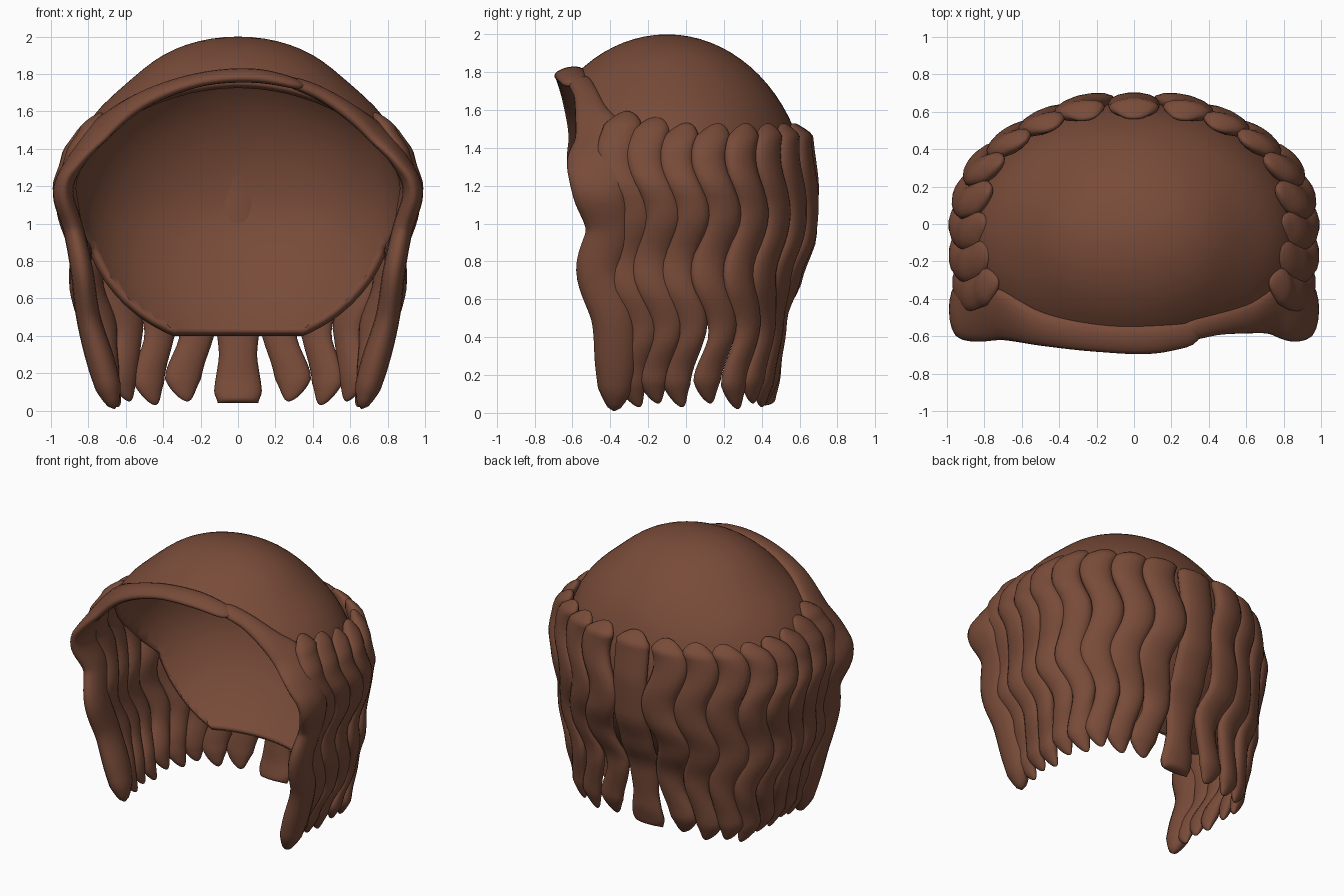
import bpy, bmesh, math
from mathutils import Vector

if "Cube" in bpy.data.objects:
    bpy.data.objects.remove(bpy.data.objects["Cube"])

brown = bpy.data.materials.new("chestnut_brown")
brown.diffuse_color = (0.19, 0.071, 0.041, 1)
brown.use_nodes = True
brown.node_tree.nodes["Principled BSDF"].inputs["Base Color"].default_value = brown.diffuse_color


def finish(bm, name):
    bmesh.ops.recalc_face_normals(bm, faces=bm.faces[:])
    me = bpy.data.meshes.new(name)
    bm.to_mesh(me)
    bm.free()
    me.materials.append(brown)
    ob = bpy.data.objects.new(name, me)
    bpy.context.collection.objects.link(ob)
    for p in me.polygons:
        p.use_smooth = True
    return ob


def loft(name, sections, n=14):
    """Skin a row of ellipses given as (centre, half-axis u, half-axis v)."""
    bm = bmesh.new()
    rings = []
    for c, u, v in sections:
        rings.append([bm.verts.new(c + u * math.cos(2 * math.pi * k / n)
                                   + v * math.sin(2 * math.pi * k / n)) for k in range(n)])
    for a, b in zip(rings, rings[1:]):
        for k in range(n):
            bm.faces.new((a[k], a[(k + 1) % n], b[(k + 1) % n], b[k]))
    bm.faces.new(rings[0])
    bm.faces.new(rings[-1])
    return finish(bm, name)


def lookup(table, z):
    """Smoothly blended value from rows of (z, value), z falling."""
    if z >= table[0][0]:
        return table[0][1]
    for (z0, a), (z1, b) in zip(table, table[1:]):
        if z >= z1:
            t = (z0 - z) / (z0 - z1)
            t = 0.5 * t + 0.5 * t * t * (3 - 2 * t)
            return a + (b - a) * t
    return table[-1][1]


def catmull(pts, t):
    """Point on a smooth path through the rows, t from 0 to 1."""
    s = t * (len(pts) - 1)
    i = min(int(s), len(pts) - 2)
    f = s - i
    p = [pts[max(0, min(len(pts) - 1, i + k))] for k in (-1, 0, 1, 2)]
    return [0.5 * (2 * b + (c - a) * f + (2 * a - 5 * b + 4 * c - d) * f * f
                   + (3 * b - a - 3 * c + d) * f ** 3) for a, b, c, d in zip(*p)]


# Cap: ellipsoid shell, open at the front and cut level at the nape
bm = bmesh.new()
bmesh.ops.create_uvsphere(bm, u_segments=72, v_segments=40, radius=1)
for v in bm.verts:
    z = v.co.z * 0.9 + 1.1
    pinch = 1 - 0.07 * math.exp(-((z - 1.8) / 0.16) ** 2)
    flat = 1 - 0.2 * (max(0, 1.1 - z) / 0.7) ** 1.5
    v.co = Vector((v.co.x * 0.92 * pinch, v.co.y * 0.75 * flat - 0.1, z))


def cut(co, no, clear=False):
    bmesh.ops.bisect_plane(bm, geom=bm.verts[:] + bm.edges[:] + bm.faces[:], dist=1e-5,
                           plane_co=co, plane_no=no, clear_inner=clear)


slope = Vector((0, 1, 0.9))
hinge = Vector((0, 0.2, 0.85))
cut((0, 0, 0.4), (0, 0, 1), True)
cut(hinge, (0, 1, 0))
cut(hinge, slope)
doomed = []
for f in bm.faces:
    d = f.calc_center_median() - hinge
    if d.y < 0 and d.dot(slope) < 0:
        doomed.append(f)
bmesh.ops.delete(bm, geom=doomed, context='FACES')
cap = finish(bm, "cap")
shell = cap.modifiers.new("thickness", 'SOLIDIFY')
shell.thickness = 0.045
shell.offset = -1

# Hanging strands: wavy tapered ribbons around the back and sides
SIDE = [(1.62, 0.73), (1.52, 0.805), (1.38, 0.89), (1.2, 0.945), (1.05, 0.92), (0.82, 0.85),
        (0.65, 0.86), (0.4, 0.80), (0.2, 0.72), (0.03, 0.67)]
BACK = [(1.53, 0.57), (1.47, 0.615), (1.2, 0.645), (0.92, 0.635), (0.7, 0.565), (0.5, 0.48),
        (0.2, 0.455), (0.03, 0.42)]
WIDTH = [(1.5, 1), (0.6, 1), (0.38, 0.74), (0.2, 0.8), (0.03, 0.7)]


def strand(name, X, Y, w, bottom, side):
    top = 1.53 + 0.2 * max(0, -Y)
    nrm = Vector((X / 0.9, max(Y, 0) / 0.41, 0)).normalized()
    tan = Vector((-nrm.y, nrm.x, 0))
    amp = 0 if X == 0 else 0.043
    secs, n = [], 44
    for i in range(n + 1):
        t = 0.5 - 0.5 * math.cos(math.pi * i / n)
        z = top + (bottom - top) * t
        fx = lookup(SIDE, z) / 0.945
        fy = lookup(BACK, z) / 0.64
        x = X * (1 - (1 - fx) * (0.12 + 0.88 * (X / 0.94) ** 2))
        y = Y * (1 - (1 - fy) * (0.15 + 0.85 * (Y / 0.64) ** 2)) if Y > 0 else Y
        y += 0.09 * (1.2 - z) * max(0, -Y) / 0.4
        wave = amp * math.cos(2 * math.pi * (z - 1.05) / 0.6)
        c = Vector((x, y, z)) + tan * wave
        head = math.sqrt(min(1, max(0.004, (top - z) / 0.07)))
        tail = math.sqrt(min(1, max(0.004, (z - bottom) / 0.12)))
        k = head * tail * lookup(WIDTH, z)
        if X == 0:
            # the middle strand flares to a blunt end
            tail = math.sqrt(min(1, max(0.004, (z - bottom) / 0.02)))
            k = head * lookup([(0.6, 1), (0.3, 0.75), (0.1, 0.95), (0.04, 0.8)], z)
        u, v = tan * w * k, nrm * lookup([(1.1, 0.054), (0.6, 0.046)], z) * head * tail
        for vec in (c, u, v):
            vec.x *= side
        secs.append((c, u, v))
    loft(name, secs)


# Plan position of each strand, half width and tip height
ROW = [(0.265, 0.635, 0.125, 0.05), (0.48, 0.56, 0.115, 0.03), (0.675, 0.455, 0.11, 0.05),
       (0.835, 0.32, 0.10, 0.02), (0.915, 0.16, 0.098, 0.05), (0.94, -0.01, 0.095, 0.03),
       (0.94, -0.17, 0.10, 0.05), (0.92, -0.32, 0.10, 0.03)]
strand("centre_back_strand", 0, 0.645, 0.135, 0.04, 1)
for i, (X, Y, w, bottom) in enumerate(ROW):
    strand(f"right_strand_{i + 1}", X, Y, w, bottom, 1)
    strand(f"left_strand_{i + 1}", X, Y, w, bottom, -1)

# Front locks: sweep from the parting along the brow, then hang down each side
# rows: x, y, z, half width, half thickness
FALL = [(0.87, -0.47, 1.33, 0.16, 0.045), (0.935, -0.46, 1.17, 0.14, 0.055),
        (0.88, -0.41, 0.97, 0.12, 0.055), (0.835, -0.46, 0.75, 0.12, 0.06),
        (0.80, -0.385, 0.5, 0.115, 0.065), (0.73, -0.37, 0.25, 0.11, 0.075),
        (0.66, -0.38, 0.01, 0.07, 0.06)]
LEFT = [(-0.36, -0.58, 1.735, 0.06, 0.025), (-0.1, -0.615, 1.79, 0.08, 0.035),
        (0.2, -0.605, 1.77, 0.08, 0.035), (0.5, -0.56, 1.665, 0.095, 0.04),
        (0.73, -0.48, 1.50, 0.15, 0.04)] + FALL
RIGHT = [(-0.24, -0.57, 1.755, 0.04, 0.02), (-0.32, -0.56, 1.745, 0.06, 0.03),
         (-0.46, -0.53, 1.685, 0.065, 0.035), (-0.62, -0.50, 1.58, 0.09, 0.04),
         (-0.76, -0.46, 1.46, 0.14, 0.04)]
RIGHT = [(-r[0],) + r[1:] for r in RIGHT] + FALL


def front_lock(name, rows, side):
    secs, n = [], 80
    for i in range(n + 1):
        t = i / n
        x, y, z, w, th = catmull(rows, t)
        a = Vector(catmull(rows, max(0, t - 0.01))[:3])
        b = Vector(catmull(rows, min(1, t + 0.01))[:3])
        lift = min(1, max(0, (z - 1.25) / 0.25))
        u = Vector((0.35 * lift * min(1, max(0, x)), 1, 0.2 * lift)).normalized()
        v = (b - a).cross(u).normalized()
        u = v.cross(b - a).normalized()
        k = math.sqrt(min(1, max(0.004, t / 0.03))) * math.sqrt(min(1, max(0.004, (1 - t) / 0.05)))
        c = Vector((x, y, z))
        u, v = u * w * k, v * th * k
        for vec in (c, u, v):
            vec.x *= side
        secs.append((c, u, v))
    loft(name, secs, 16)


front_lock("left_front_lock", LEFT, -1)
front_lock("right_front_lock", RIGHT, 1)
